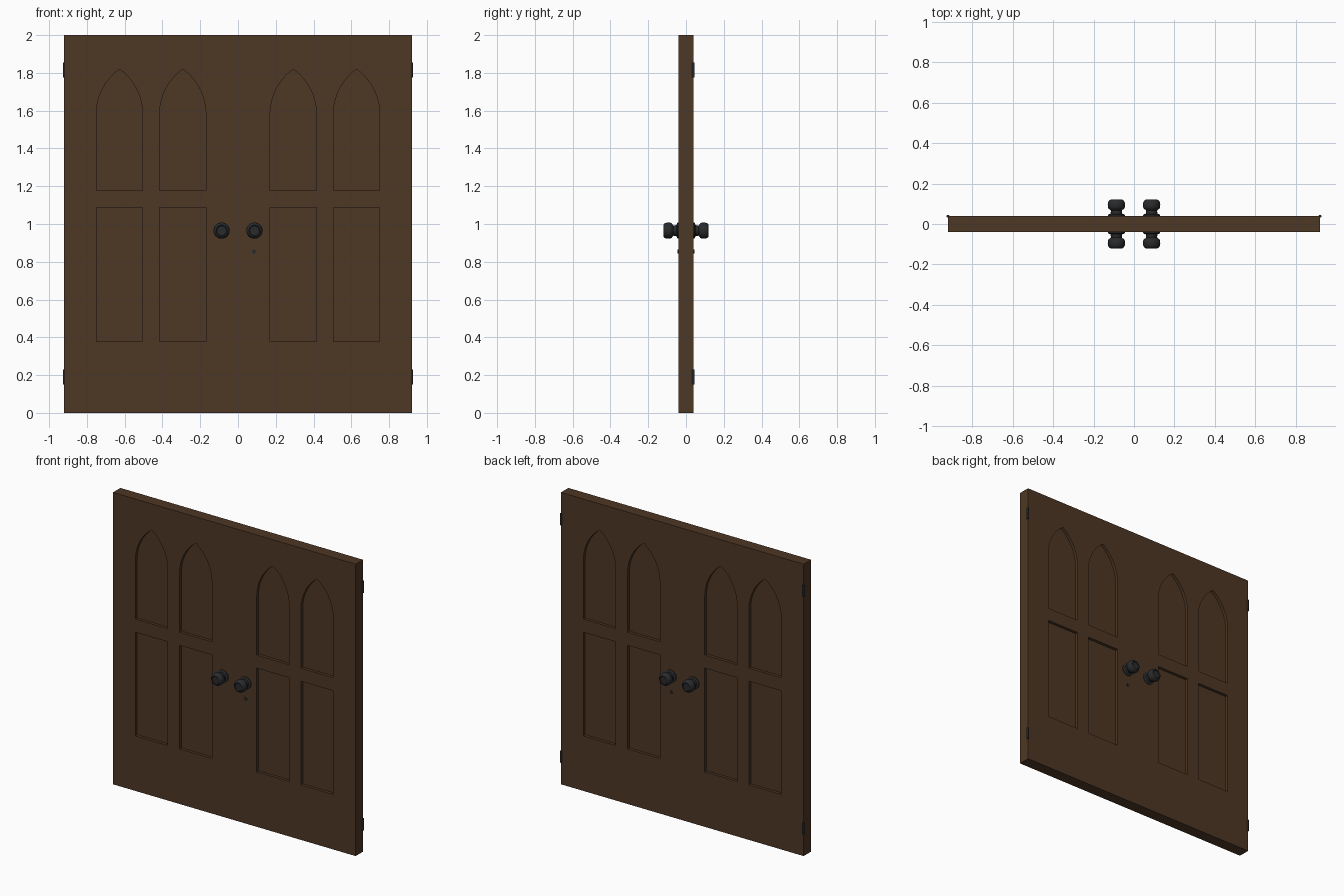
import bpy, bmesh, math
from mathutils import Matrix, Vector

if "Cube" in bpy.data.objects:
    bpy.data.objects.remove(bpy.data.objects["Cube"])


def material(name, rgb):
    m = bpy.data.materials.new(name)
    m.diffuse_color = (*rgb, 1)
    m.use_nodes = True
    m.node_tree.nodes["Principled BSDF"].inputs["Base Color"].default_value = m.diffuse_color
    return m


WOOD = material("dark_brown_wood", (0.075, 0.038, 0.018))
IRON = material("black_iron", (0.022, 0.023, 0.025))


def add_object(name, mesh, mat):
    mesh.materials.clear()
    mesh.materials.append(mat)
    ob = bpy.data.objects.new(name, mesh)
    bpy.context.collection.objects.link(ob)
    return ob


def slab(name, outlines, half_depth, mat):
    """Fill flat (x, z) outlines, inner ones as holes, and thicken along y."""
    cu = bpy.data.curves.new(name + "_profile", 'CURVE')
    cu.dimensions = '2D'
    cu.fill_mode = 'BOTH'
    cu.extrude = half_depth
    for pts in outlines:
        sp = cu.splines.new('POLY')
        sp.points.add(len(pts) - 1)
        for p, (x, z) in zip(sp.points, pts):
            p.co = (x, z, 0, 1)
        sp.use_cyclic_u = True
    tmp = bpy.data.objects.new(name + "_tmp", cu)
    bpy.context.collection.objects.link(tmp)
    dg = bpy.context.evaluated_depsgraph_get()
    mesh = bpy.data.meshes.new_from_object(tmp.evaluated_get(dg))
    bpy.data.objects.remove(tmp)
    mesh.transform(Matrix.Rotation(math.pi / 2, 4, 'X'))
    bm = bmesh.new()
    bm.from_mesh(mesh)
    bmesh.ops.remove_doubles(bm, verts=bm.verts, dist=1e-5)
    bmesh.ops.recalc_face_normals(bm, faces=bm.faces)
    for f in bm.faces:
        f.smooth = False
        f.material_index = 0
    bm.to_mesh(mesh)
    bm.free()
    return add_object(name, mesh, mat)


def rect(x0, x1, z0, z1):
    return [(x0, z0), (x1, z0), (x1, z1), (x0, z1)]


def gothic(x0, x1, z0, spring, apex, n=12):
    """Rectangle topped by a pointed arch made of two arcs."""
    a, h, cx = (x1 - x0) / 2, apex - spring, (x0 + x1) / 2
    r = (h * h + a * a) / (2 * a)
    top = math.asin(h / r)
    arc = [(a - r + r * math.cos(top * i / n), spring + r * math.sin(top * i / n))
           for i in range(n + 1)]
    return ([(x0, z0), (x1, z0)] + [(cx + x, z) for x, z in arc]
            + [(cx - x, z) for x, z in reversed(arc[:-1])])


def lathe(name, profile, mat, matrix, seg=32):
    """Spin (radius, height) points about z, then place with matrix."""
    bm = bmesh.new()
    vs = [bm.verts.new((r, 0, h)) for r, h in profile]
    es = [bm.edges.new(p) for p in zip(vs, vs[1:])]
    bmesh.ops.spin(bm, geom=vs + es, cent=(0, 0, 0), axis=(0, 0, 1),
                   angle=math.tau, steps=seg)
    bmesh.ops.remove_doubles(bm, verts=bm.verts, dist=1e-5)
    bmesh.ops.recalc_face_normals(bm, faces=bm.faces)
    bm.transform(matrix)
    mesh = bpy.data.meshes.new(name)
    bm.to_mesh(mesh)
    bm.free()
    ob = add_object(name, mesh, mat)
    bpy.context.view_layer.objects.active = ob
    ob.select_set(True)
    bpy.ops.object.shade_smooth_by_angle(angle=math.radians(35))
    ob.select_set(False)
    return ob


KNOB = [(0, 0.039), (0.042, 0.039), (0.042, 0.045), (0.038, 0.048), (0.029, 0.05),
        (0.027, 0.066), (0.03, 0.07), (0.038, 0.075), (0.042, 0.083), (0.043, 0.095),
        (0.041, 0.108), (0.036, 0.116), (0.029, 0.12), (0.025, 0.116), (0, 0.114)]

for side, s in (("left", -1), ("right", 1)):
    # Door leaf with two lower rectangular and two upper arched openings
    holes = []
    for x0, x1 in ((0.17, 0.415), (0.505, 0.75)):
        holes.append(rect(x0, x1, 0.377, 1.087))
        holes.append(gothic(x0, x1, 1.177, 1.58, 1.82))
    flip = [[(s * x, z) for x, z in h] for h in holes]
    edge = [(s * x, z) for x, z in rect(0, 0.92, 0, 2)]
    slab(side + "_door_leaf", [edge] + flip, 0.04, WOOD)

    # Recessed panels, seen from both faces
    for i, h in enumerate(flip):
        slab(f"{side}_panel_{i + 1}", [h], 0.02, WOOD)

    # Knobs on front and back
    for face, ang in (("front", math.pi / 2), ("back", -math.pi / 2)):
        lathe(f"{side}_{face}_knob", KNOB, IRON,
              Matrix.Translation((s * 0.087, 0, 0.965)) @ Matrix.Rotation(ang, 4, 'X'))

    # Hinge knuckles at the back outer corner
    for level, z in (("lower", 0.189), ("upper", 1.816)):
        lathe(f"{side}_{level}_hinge",
              [(0, -0.04), (0.007, -0.04), (0.007, 0.04), (0, 0.04)], IRON,
              Matrix.Translation((s * 0.92, 0.038, z)), 16)

# Lock cylinder running through the right leaf
lathe("lock_cylinder", [(0, -0.045), (0.011, -0.045), (0.011, 0.045), (0, 0.045)], IRON,
      Matrix.Translation((0.084, 0, 0.854)) @ Matrix.Rotation(math.pi / 2, 4, 'X'), 20)
